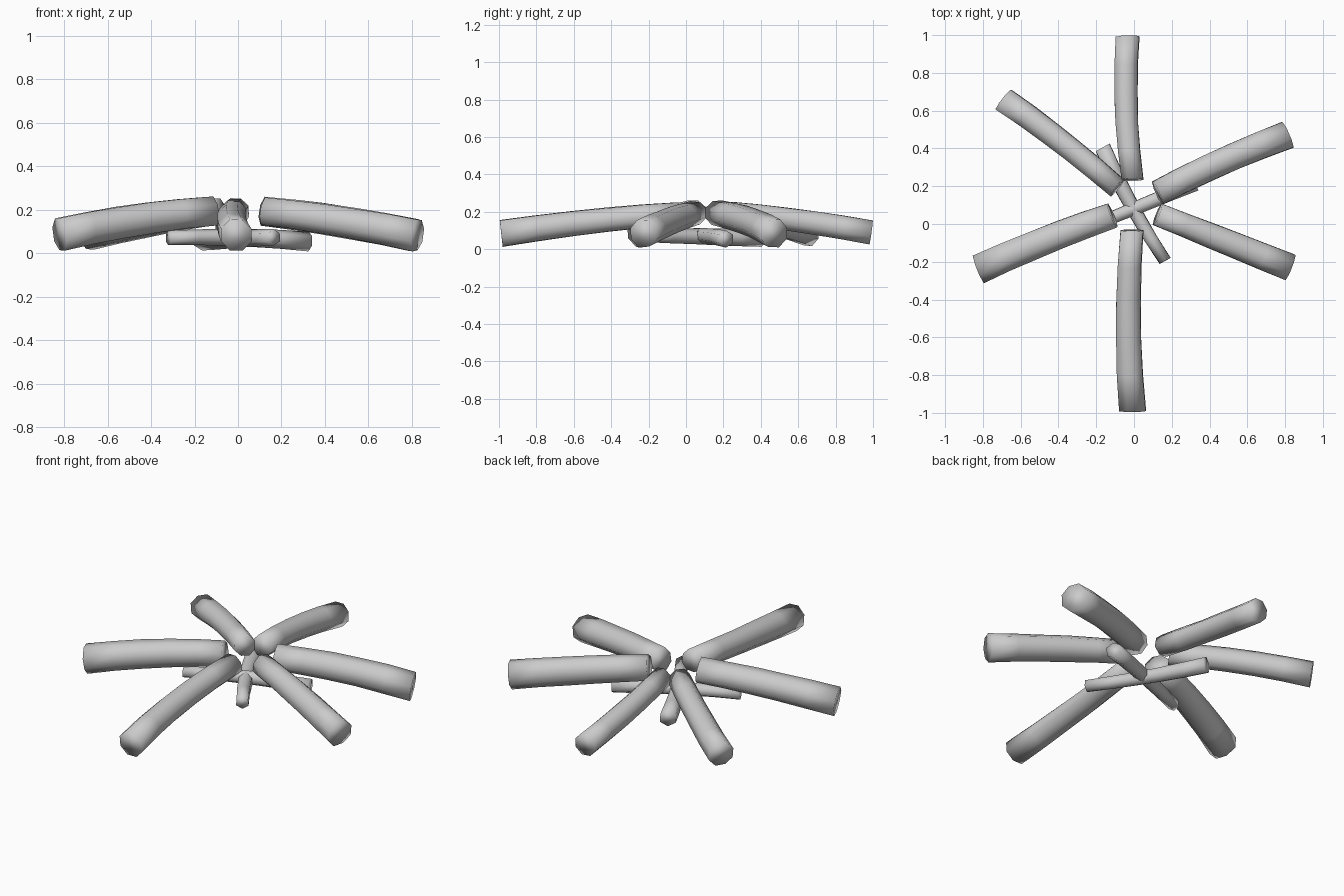
import bpy, bmesh, math, random
from mathutils import Vector

if "Cube" in bpy.data.objects:
    bpy.data.objects.remove(bpy.data.objects["Cube"])

random.seed(4)


def make_log(name, inner, outer, r_in, r_out, bow=(0.0, 0.0), sides=8, rings=6):
    """Slightly bowed, irregular log between two end points."""
    a, b = Vector(inner), Vector(outer)
    axis = (b - a).normalized()
    side = axis.cross(Vector((0, 0, 1))).normalized()
    up = side.cross(axis)
    wobble = [random.uniform(0.95, 1.03) for _ in range(sides)]
    bm = bmesh.new()
    loops = []
    for i in range(rings):
        t = i / (rings - 1)
        bend = 4 * t * (1 - t)
        centre = a.lerp(b, t) + side * bow[0] * bend + up * bow[1] * bend
        r = r_in + (r_out - r_in) * t
        loop = []
        for k in range(sides):
            ang = math.tau * (k + 0.5) / sides
            rk = r * 1.04 * wobble[k] * random.uniform(0.98, 1.02)
            loop.append(bm.verts.new(
                centre + side * math.cos(ang) * rk + up * math.sin(ang) * rk))
        loops.append(loop)
    for lo, hi in zip(loops, loops[1:]):
        for k in range(sides):
            n = (k + 1) % sides
            bm.faces.new((lo[k], lo[n], hi[n], hi[k]))
    bm.faces.new(loops[0])
    bm.faces.new(loops[-1])
    bmesh.ops.recalc_face_normals(bm, faces=bm.faces)
    for f in bm.faces:
        f.smooth = True
    mesh = bpy.data.meshes.new(name)
    bm.to_mesh(mesh)
    bm.free()
    bpy.context.collection.objects.link(bpy.data.objects.new(name, mesh))


# Ring of large logs: name, inner end, outer end, radii, sideways/upward bow
logs = [
    ("log_north", (-0.01, 0.235, 0.197), (-0.035, 0.99, 0.092), 0.061, 0.067, (-0.02, 0.008)),
    ("log_north_east", (0.125, 0.165, 0.195), (0.812, 0.472, 0.085), 0.070, 0.079, (-0.012, 0.01)),
    ("log_south_east", (0.125, 0.05, 0.195), (0.825, -0.23, 0.083), 0.064, 0.075, (0.0, 0.008)),
    ("log_south", (-0.01, -0.035, 0.193), (-0.007, -0.988, 0.085), 0.062, 0.074, (0.02, 0.01)),
    ("log_south_west", (-0.115, 0.045, 0.197), (-0.82, -0.24, 0.088), 0.070, 0.080, (0.01, 0.012)),
    ("log_north_west", (-0.09, 0.19, 0.195), (-0.69, 0.657, 0.085), 0.060, 0.070, (0.012, 0.008)),
]
for name, inner, outer, r_in, r_out, bow in logs:
    make_log(name, inner, outer, r_in, r_out, bow)

# Crossed kindling sticks under the logs
make_log("kindling_long", (0.165, -0.195, 0.075), (-0.165, 0.405, 0.062), 0.036, 0.047,
         (-0.015, 0.0), sides=6)
make_log("kindling_short", (-0.32, -0.05, 0.072), (0.325, 0.215, 0.056), 0.033, 0.044,
         (0.0, 0.01), sides=6)
